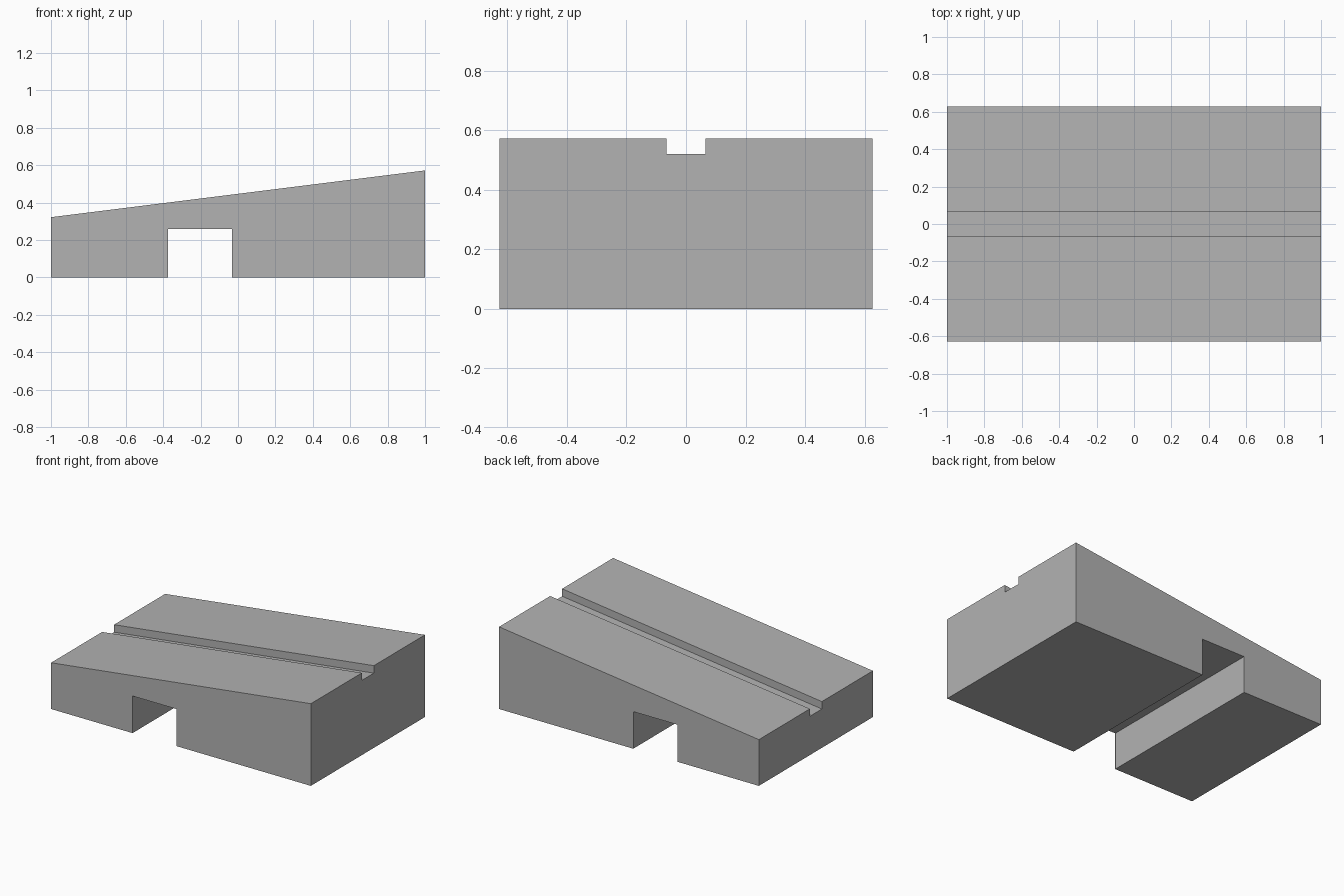
import bpy
import bmesh

if "Cube" in bpy.data.objects:
    bpy.data.objects.remove(bpy.data.objects["Cube"], do_unlink=True)

HALF_DEPTH = 0.627
LOW, HIGH = 0.322, 0.572      # top heights at the two ends
GROOVE_HALF, GROOVE_DEPTH = 0.066, 0.052
SLOPE = (HIGH - LOW) / 2


def top_at(x):
    return LOW + SLOPE * (x + 1)


def prism(name, profile, half_depth):
    """Extrude an x-z profile symmetrically along y."""
    bm = bmesh.new()
    face = bm.faces.new([bm.verts.new((x, -half_depth, z)) for x, z in profile])
    extruded = bmesh.ops.extrude_face_region(bm, geom=[face])["geom"]
    verts = [v for v in extruded if isinstance(v, bmesh.types.BMVert)]
    bmesh.ops.translate(bm, verts=verts, vec=(0, 2 * half_depth, 0))
    bmesh.ops.recalc_face_normals(bm, faces=bm.faces)
    mesh = bpy.data.meshes.new(name)
    bm.to_mesh(mesh)
    bm.free()
    obj = bpy.data.objects.new(name, mesh)
    bpy.context.collection.objects.link(obj)
    return obj


# Plain grey material
grey = bpy.data.materials.new("plain grey")
grey.use_nodes = True
grey.diffuse_color = (0.45, 0.45, 0.45, 1)
grey.node_tree.nodes["Principled BSDF"].inputs["Base Color"].default_value = grey.diffuse_color

# Wedge body with the square channel through its underside
body = prism("wedge_block", [
    (-1, 0), (-0.373, 0), (-0.373, 0.258), (-0.033, 0.258), (-0.033, 0),
    (1, 0), (1, HIGH), (-1, LOW)], HALF_DEPTH)
body.data.materials.append(grey)

# Groove along the slope, parallel to the top face
ends = (-1.2, 1.2)
cutter = prism("groove_cutter",
               [(x, top_at(x) - GROOVE_DEPTH) for x in ends]
               + [(x, top_at(x) + 0.1) for x in reversed(ends)], GROOVE_HALF)
cutter.data.materials.append(grey)
cutter.hide_render = True
cutter.hide_set(True)

cut = body.modifiers.new("groove", "BOOLEAN")
cut.operation = "DIFFERENCE"
cut.solver = "EXACT"
cut.object = cutter

# Bake the cut and drop the helper
bpy.context.view_layer.objects.active = body
body.select_set(True)
bpy.ops.object.modifier_apply(modifier=cut.name)
bpy.data.objects.remove(cutter, do_unlink=True)
